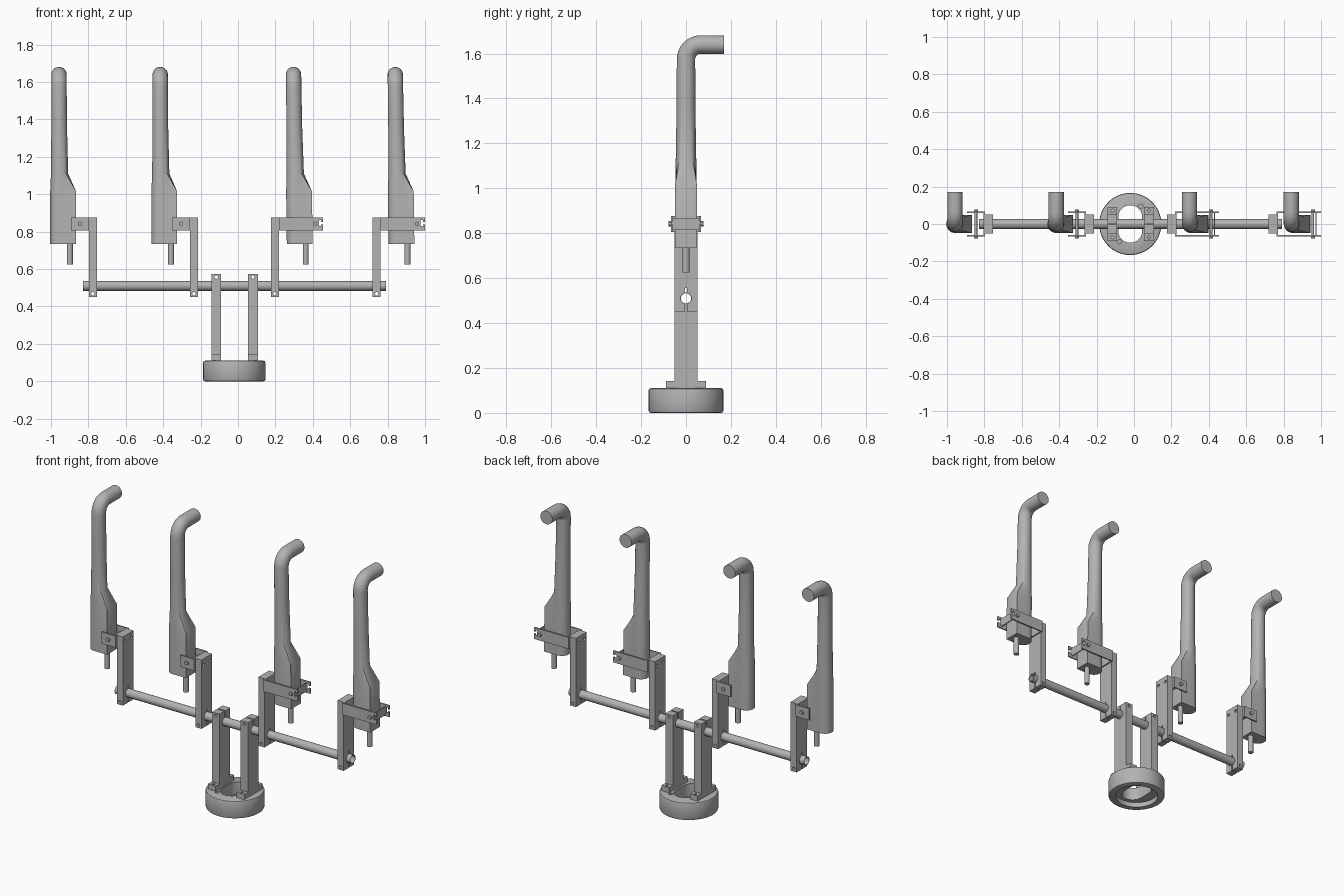
import bpy, bmesh, math
from mathutils import Vector, Matrix

if "Cube" in bpy.data.objects:
    bpy.data.objects.remove(bpy.data.objects["Cube"], do_unlink=True)

grey = bpy.data.materials.new("plain_grey")
grey.use_nodes = True
colour = (0.45, 0.45, 0.45, 1)
grey.diffuse_color = colour
grey.node_tree.nodes["Principled BSDF"].inputs["Base Color"].default_value = colour
parts = []


def finish(name, bm):
    bmesh.ops.recalc_face_normals(bm, faces=bm.faces)
    mesh = bpy.data.meshes.new(name)
    bm.to_mesh(mesh)
    bm.free()
    mesh.materials.append(grey)
    obj = bpy.data.objects.new(name, mesh)
    bpy.context.collection.objects.link(obj)
    parts.append(obj)
    return obj


def box(name, x, y, z):
    """Box from (low, high) ranges on each axis."""
    bm = bmesh.new()
    size = [r[1] - r[0] for r in (x, y, z)]
    mid = Vector([(r[0] + r[1]) / 2 for r in (x, y, z)])
    bmesh.ops.create_cube(bm, size=1, matrix=Matrix.Translation(mid) @ Matrix.Diagonal((*size, 1)))
    return finish(name, bm)


def rod(name, start, end, radius, sides=24):
    bm = bmesh.new()
    a, b = Vector(start), Vector(end)
    turn = (b - a).to_track_quat('Z', 'Y').to_matrix().to_4x4()
    bmesh.ops.create_cone(bm, cap_ends=True, segments=sides, radius1=radius, radius2=radius,
                          depth=(b - a).length, matrix=Matrix.Translation((a + b) / 2) @ turn)
    return finish(name, bm)


def cut(obj, *cutters):
    """Subtract the cutters, keep the result and drop the cutters."""
    for c in cutters:
        mod = obj.modifiers.new("cut", 'BOOLEAN')
        mod.operation, mod.solver, mod.object = 'DIFFERENCE', 'EXACT', c
    bake(obj)
    for c in cutters:
        parts.remove(c)
        bpy.data.objects.remove(c, do_unlink=True)


def bake(obj):
    bpy.context.view_layer.update()
    graph = bpy.context.evaluated_depsgraph_get()
    mesh = bpy.data.meshes.new_from_object(obj.evaluated_get(graph))
    obj.modifiers.clear()
    obj.data = mesh


BAR_Z, BAR_R, HALF = 0.51, 0.026, 0.052

# Round base with oval opening, recessed underside and two small holes
BX = -0.02
base = rod("base", (BX, 0, 0), (BX, 0, 0.11), 0.166, 64)
bevel = base.modifiers.new("edge", 'BEVEL')
bevel.width, bevel.segments, bevel.limit_method = 0.009, 2, 'ANGLE'
bake(base)
oval = rod("oval_cutter", (BX, 0, -0.1), (BX, 0, 0.2), 0.064, 32)
for v in oval.data.vertices:
    v.co.y += math.copysign(0.036, v.co.y) if abs(v.co.y) > 0.001 else 0
cut(base, oval, rod("recess_cutter", (BX, 0, -0.1), (BX, 0, 0.03), 0.125, 48),
    rod("hole_cutter", (0.037, 0.095, 0.06), (0.037, 0.095, 0.2), 0.011),
    rod("hole_cutter", (-0.077, -0.095, 0.06), (-0.077, -0.095, 0.2), 0.011))

# Hollow crossbar
bar = rod("crossbar", (-0.83, 0, BAR_Z), (0.79, 0, BAR_Z), BAR_R, 32)
cut(bar, rod("bore", (-1, 0, BAR_Z), (1, 0, BAR_Z), 0.023, 32))


def clamp_cut(obj, x, slit, screw_z):
    """Bar hole, clamping slit and screw hole."""
    cut(obj, rod("bar_hole", (x - 0.1, 0, BAR_Z), (x + 0.1, 0, BAR_Z), BAR_R, 32),
        box("slit", (x - 0.1, x + 0.1), (-0.004, 0.004), slit),
        rod("screw_hole", (x, -0.2, screw_z), (x, 0.2, screw_z), 0.009, 16))


# Two clamping posts with screwed feet
for x in (-0.116, 0.08):
    post = box("post", (x - 0.026, x + 0.026), (-HALF, HALF), (0.11, 0.575))
    clamp_cut(post, x, (BAR_Z, 0.6), 0.557)
    for s in (-1, 1):
        ys = sorted((s * HALF, s * 0.09))
        foot = box("post_foot", (x - 0.026, x + 0.026), ys, (0.11, 0.143))
        cut(foot, rod("foot_hole", (x, s * 0.072, 0.1), (x, s * 0.072, 0.2), 0.009, 16))

# Four upright arms
ARMS = (-0.776, -0.236, 0.197, 0.741)
for x in ARMS:
    arm = box("arm", (x - 0.021, x + 0.021), (-HALF, HALF), (0.45, 0.877))
    clamp_cut(arm, x, (0.4, 0.555), 0.468)
    cut(arm, *[rod("bolt_hole", (x - 0.1, y, 0.842), (x + 0.1, y, 0.842), 0.009, 16)
               for y in (-0.032, 0.032)])


def hook(x, lean):
    """Bent handle: D-shaped grip lofted into a round tube with an elbow."""
    up, n, bend, top = Vector((0, 0, 1)), 32, 0.065, 1.64
    # centre, side axis, radius, flat reach
    rings = [((0.001, 0, 0.735), 0, 0.048, 0.09), ((0.001, 0, 1.015), 0, 0.048, 0.09),
             ((0.003, 0, 1.11), 0, 0.046, 0), ((0.001, 0, 1.35), 0, 0.042, 0)]
    for i in range(9):
        a = math.pi / 2 * i / 8
        rings.append(((0, bend - bend * math.cos(a), top - bend + bend * math.sin(a)), a, 0.041, 0))
    rings.append(((0, 0.17, top), math.pi / 2, 0.041, 0))
    bm, loops = bmesh.new(), []
    for centre, tilt, r, reach in rings:
        side = Vector((0, math.cos(tilt), -math.sin(tilt)))
        loop = []
        for k in range(n):
            a = 2 * math.pi * k / n
            u, v = math.cos(a), math.sin(a)
            if reach and u > 0:
                big = max(u, abs(v))
                u, v = u / big * reach, v / big * r
            else:
                u, v = u * r, v * r
            loop.append(bm.verts.new(Vector(centre) + Vector((u, 0, 0)) + side * v))
        loops.append(loop)
    for a, b in zip(loops, loops[1:]):
        for k in range(n):
            j = (k + 1) % n
            bm.faces.new((a[k], a[j], b[j], b[k]))
    bm.faces.new(loops[0][::-1])
    bm.faces.new(loops[-1])
    for v in bm.verts:
        v.co.x += x + lean * (top - v.co.z)
    finish("hook_handle", bm)
    sx = x + 0.058 + lean * 0.6
    rod("handle_stub", (sx, 0, 0.625), (sx, 0, 0.74), 0.016)


for x, lean in ((-0.957, 0), (-0.416, 0), (0.297, 0.012), (0.841, 0.012)):
    hook(x, lean)


def bracket(arm_face, tip, bolt_x, right):
    """U-shaped strap fixed to an arm, with a cross bolt."""
    z, d = (0.805, 0.877), 0.008
    xs = sorted((arm_face, tip))
    for s in (-1, 1):
        ys = sorted((s * 0.058, s * 0.066))
        plate = box("bracket_plate", xs, ys, z)
        if right:
            cut(plate, box("notch", (tip - 0.022, tip + 0.1), (-0.2, 0.2), (0.838, 0.852)),
                box("notch_step", (tip - 0.022, tip - 0.01), (-0.2, 0.2), (0.83, 0.862)))
        rod("bolt_head", (bolt_x, s * 0.064, 0.842), (bolt_x, s * 0.077, 0.842), 0.012, 6)
    back = sorted((arm_face, arm_face + (d if right else -d)))
    box("bracket_back", back, (-0.064, 0.064), z)
    rod("bracket_bolt", (bolt_x, -0.07, 0.842), (bolt_x, 0.07, 0.842), 0.007, 16)
    if right:
        box("bracket_clip", (tip - 0.028, tip - 0.022), (-0.058, 0.058), (0.815, 0.867))


for x in ARMS[:2]:
    bracket(x - 0.021, x - 0.117, x - 0.069, False)
for x in ARMS[2:]:
    bracket(x + 0.021, x + 0.258, x + 0.215, True)

# Smooth round surfaces, keep hard edges
bpy.ops.object.select_all(action='DESELECT')
for obj in parts:
    obj.select_set(True)
bpy.context.view_layer.objects.active = parts[0]
bpy.ops.object.shade_smooth_by_angle(angle=math.radians(30))
